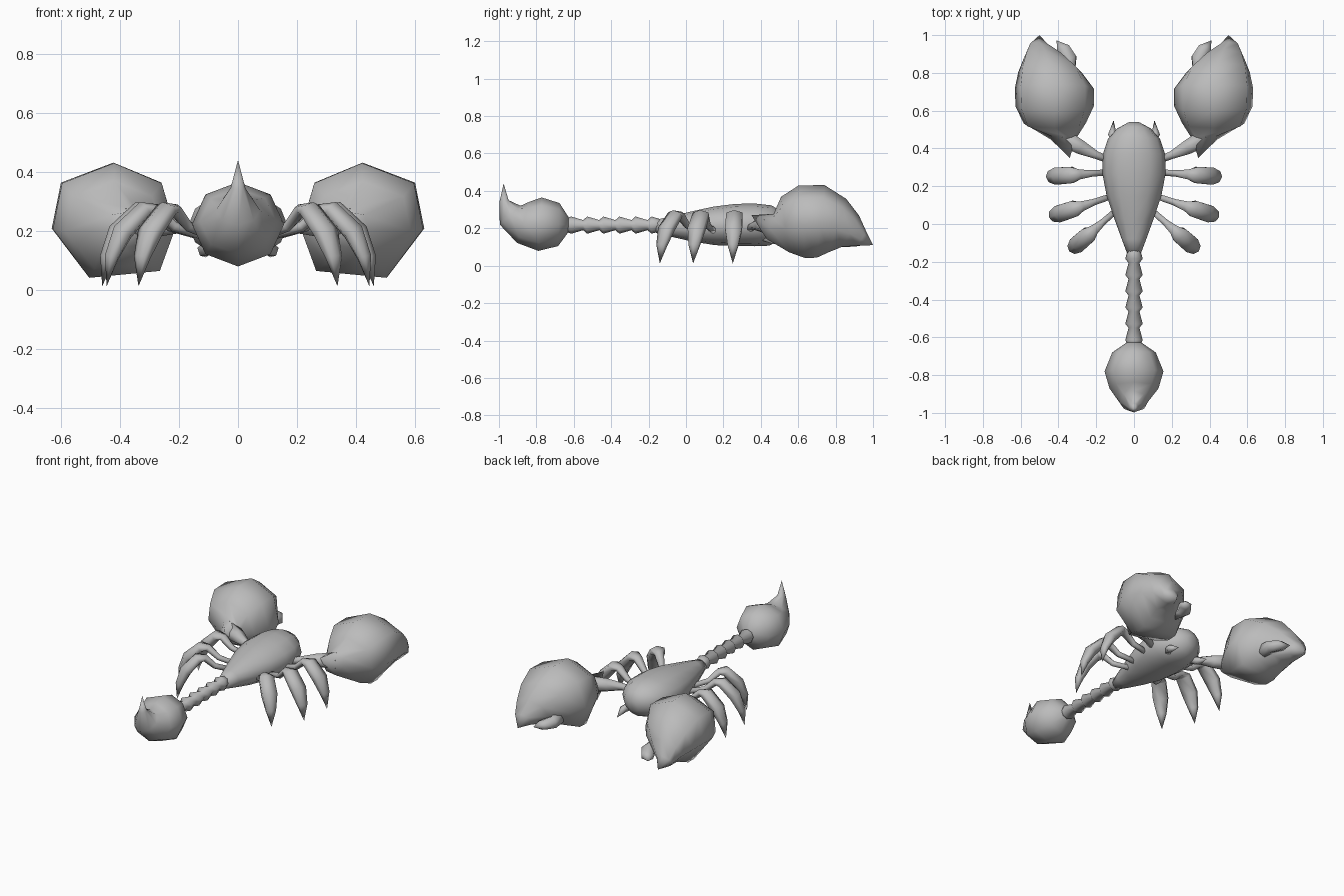
import bpy, bmesh, math
from mathutils import Vector

grey = bpy.data.materials.new("shell_grey")
grey.diffuse_color = (0.5, 0.5, 0.5, 1)


def regular(n):
    return [(math.sin(2 * math.pi * i / n), math.cos(2 * math.pi * i / n)) for i in range(n)]


def loft(name, rings, section, side=(1, 0, 0), mirror=False):
    """Skin a section along rings of (centre, side radius, up radius); radius 0 is a point."""
    bm = bmesh.new()
    side = Vector(side).normalized()
    centres = [Vector(r[0]) for r in rings]
    loops = []
    for i, (c, rs, ru) in enumerate(rings):
        if rs == 0:
            loops.append([bm.verts.new(c)])
            continue
        tangent = centres[min(i + 1, len(rings) - 1)] - centres[max(i - 1, 0)]
        up = side.cross(tangent).normalized()
        loops.append([bm.verts.new(centres[i] + side * rs * a + up * ru * b) for a, b in section])
    n = len(section)
    for p, q in zip(loops, loops[1:]):
        for j in range(n):
            k = (j + 1) % n
            quad = [p[j % len(p)], p[k % len(p)], q[k % len(q)], q[j % len(q)]]
            bm.faces.new(list(dict.fromkeys(quad)))
    for end in (loops[0], loops[-1]):
        if len(end) > 2:
            bm.faces.new(end)
    bmesh.ops.recalc_face_normals(bm, faces=bm.faces)
    for f in bm.faces:
        f.smooth = True
    mesh = bpy.data.meshes.new(name)
    bm.to_mesh(mesh)
    bm.free()
    mesh.materials.append(grey)
    ob = bpy.data.objects.new(name, mesh)
    bpy.context.collection.objects.link(ob)
    if mirror:
        ob.modifiers.new("mirror", 'MIRROR')
    return ob


# Body
loft("body", [((0, -0.16, 0.21), 0.035, 0.035), ((0, -0.08, 0.21), 0.065, 0.055),
              ((0, 0.03, 0.21), 0.105, 0.08), ((0, 0.15, 0.213), 0.145, 0.103),
              ((0, 0.27, 0.218), 0.168, 0.113), ((0, 0.37, 0.218), 0.165, 0.114),
              ((0, 0.45, 0.215), 0.138, 0.108), ((0, 0.505, 0.21), 0.09, 0.08),
              ((0, 0.535, 0.205), 0.035, 0.035)], regular(12))

# Tail of flaring segments
tail = []
for i in range(6):
    y = -0.12 - i * 0.086
    tail += [((0, y, 0.217), 0.029, 0.027), ((0, y - 0.064, 0.217), 0.046, 0.046)]
tail.append(((0, -0.645, 0.217), 0.035, 0.035))
loft("tail", tail, regular(8))

# Bulb and sting
loft("sting_bulb", [((0, -0.625, 0.217), 0.035, 0.035), ((0, -0.68, 0.22), 0.115, 0.115),
                    ((0, -0.78, 0.222), 0.156, 0.143), ((0, -0.87, 0.232), 0.13, 0.115),
                    ((0, -0.94, 0.27), 0.075, 0.075), ((0, -0.973, 0.345), 0.025, 0.025),
                    ((0, -0.975, 0.44), 0, 0)], regular(8))

# Claws
claw_section = [(0, 1), (0.85, 0.65), (1, -0.15), (0.4, -1), (-0.75, -0.88), (-1, -0.15), (-0.78, 0.65)]
loft("claw", [((0.34, 0.35, 0.27), 0, 0), ((0.375, 0.45, 0.21), 0.065, 0.07),
              ((0.42, 0.53, 0.22), 0.165, 0.15), ((0.42, 0.62, 0.235), 0.207, 0.195),
              ((0.422, 0.72, 0.237), 0.209, 0.195), ((0.445, 0.81, 0.215), 0.168, 0.15),
              ((0.475, 0.88, 0.185), 0.11, 0.095), ((0.503, 0.94, 0.145), 0.055, 0.045),
              ((0.5, 1.0, 0.11), 0, 0)], claw_section, mirror=True)
loft("claw_finger", [((0.36, 0.78, 0.15), 0.06, 0.05), ((0.34, 0.87, 0.14), 0.045, 0.04),
                     ((0.375, 0.93, 0.135), 0.04, 0.03), ((0.41, 0.972, 0.13), 0, 0)],
     regular(6), side=(1, -0.5, 0), mirror=True)
loft("arm", [((0.11, 0.33, 0.195), 0.02, 0.02), ((0.2, 0.365, 0.215), 0.024, 0.024),
             ((0.28, 0.405, 0.22), 0.043, 0.042), ((0.38, 0.46, 0.22), 0.055, 0.055)],
     regular(6), side=(0.45, -0.9, 0), mirror=True)

# Mouth hooks
loft("mouth_hook", [((0.075, 0.41, 0.16), 0.03, 0.03), ((0.115, 0.47, 0.135), 0.024, 0.025),
                    ((0.108, 0.55, 0.11), 0, 0)], regular(5), mirror=True)

# Legs: (root, foot, knee distance along the leg)
legs = {"front_leg": ((0.12, 0.275), (0.46, 0.25)),
        "middle_leg": ((0.11, 0.15), (0.445, 0.038)),
        "rear_leg": ((0.09, 0.075), (0.337, -0.14))}
# (fraction outward, height, width, thickness)
shape = [(0, 0.185, 0.018, 0.018), (0.32, 0.215, 0.02, 0.018), (0.5, 0.27, 0.03, 0.022),
         (0.62, 0.272, 0.05, 0.03), (0.84, 0.195, 0.052, 0.036), (0.95, 0.11, 0.033, 0.025),
         (1, 0.012, 0, 0)]
for name, (a, b) in legs.items():
    a, b = Vector(a), Vector(b)
    d = b - a
    rings = [((*(a + d * t), z), w, h) for t, z, w, h in shape]
    loft(name, rings, regular(6), side=(d.y, -d.x, 0), mirror=True)
